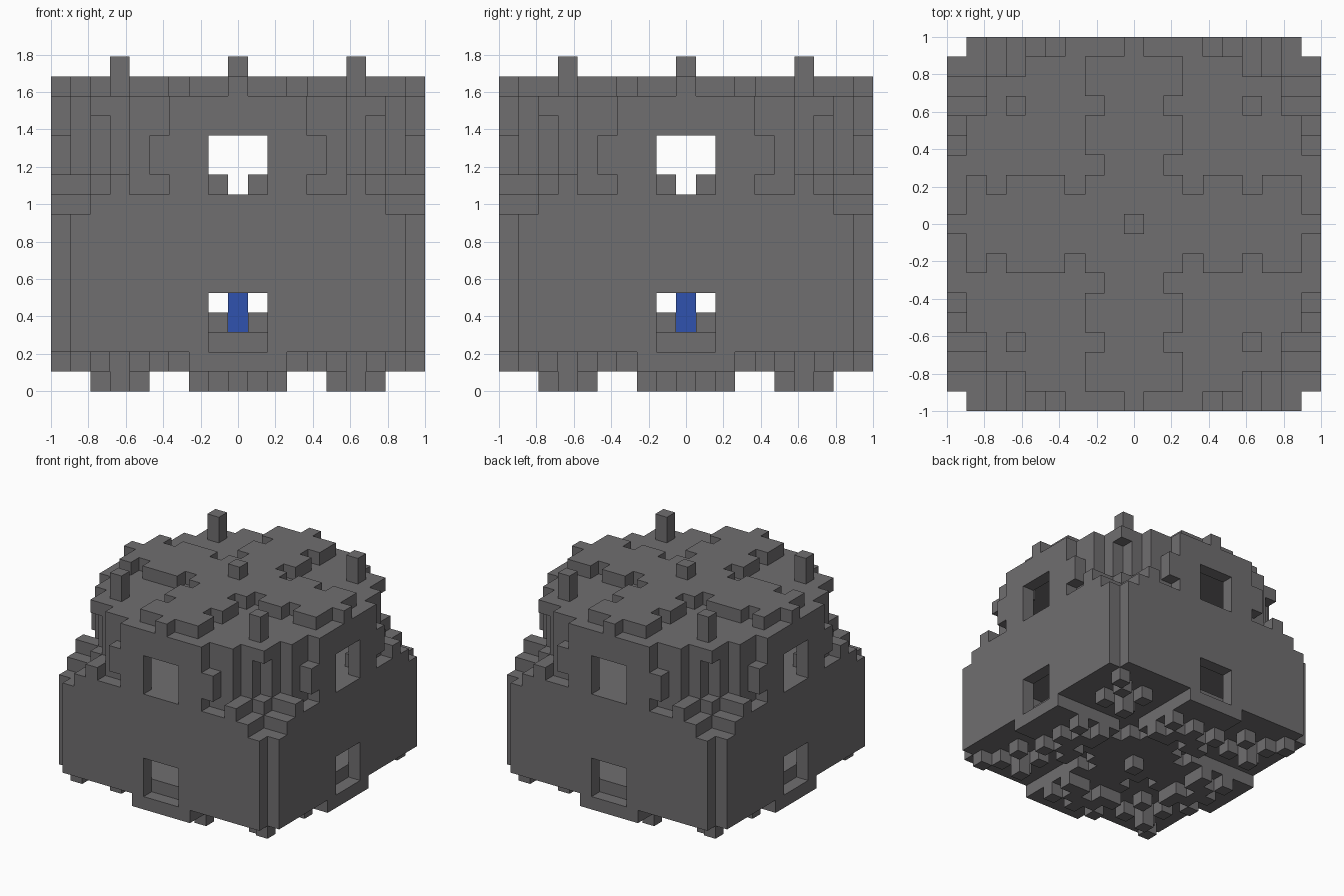
import bpy
import bmesh
from mathutils import Vector

if "Cube" in bpy.data.objects:
    bpy.data.objects.remove(bpy.data.objects["Cube"], do_unlink=True)

U = 2 / 19          # block size
GRID = range(-9, 10)


def material(name, color):
    m = bpy.data.materials.new(name)
    m.use_nodes = True
    m.diffuse_color = color
    m.node_tree.nodes["Principled BSDF"].inputs["Base Color"].default_value = color
    return m


stone = material("stone grey", (0.162, 0.156, 0.162, 1))
blue = material("core blue", (0.03, 0.085, 0.43, 1))


def plan(rule):
    """Blocks of a layer, the rule sees the larger and smaller distance from the axes."""
    return {(x, y) for x in GRID for y in GRID
            if rule(max(abs(x), abs(y)), min(abs(x), abs(y)))}


def rim(cells):
    """Only the outer blocks of a layer."""
    return {(x, y) for x, y in cells
            if any((x + i, y + j) not in cells for i in (-1, 0, 1) for j in (-1, 0, 1))}


def stack(cells, rows):
    return {(x, y, z) for x, y in cells for z in rows}


def mirrored(points):
    """Repeat layer positions in all four quadrants and across the diagonals."""
    return {(i * a, j * b) for p in points for a, b in (p, p[::-1])
            for i in (-1, 1) for j in (-1, 1)}


# Layer outlines
body = plan(lambda a, b: a <= 8 or b <= 8)
ledge = plan(lambda a, b: (a <= 8 and b <= 7) or (a == 9 and b <= 7))


def dome(reach):
    return plan(lambda a, b: (a == 9 and b <= reach) or (a == 8 and b <= 5)
                or (a == 7 and b <= 6) or a <= 6)


corner = mirrored([(6, 6)])
seventh = mirrored([(7, 7)])
cross = plan(lambda a, b: b <= 2) - mirrored([(3, 2)])
roof_cross = {c for c in cross if max(map(abs, c)) < 9 or 0 in c}
roof_cross -= {(6, 2), (6, -2), (-7, 2), (-7, -2), (2, 6), (-2, 6), (2, -6), (-2, -6)}

# Window openings through all four sides
opening = {(x, y) for x, y in body if max(abs(x), abs(y)) >= 8 and min(abs(x), abs(y)) <= 1}
outer = {c for c in opening if max(map(abs, c)) == 9}
windows = stack(opening, (3, 4, 10, 11, 12)) | stack(outer, (2,))

# Parts as sets of blocks
parts = {
    "underside_bumps": stack(mirrored([(7, 0), (6, 0), (6, 1), (5, 1), (5, 2), (7, 2), (0, 0)])
                             | corner, (0,)),
    "underside_cross": stack(cross | corner, (1,)),
    "underside_corner_blocks": stack(mirrored([(8, 8), (5, 5), (7, 7), (5, 7)]), (1,)),
    "lower_floor": stack(plan(lambda a, b: a <= 8), (2,)),
    "lower_walls": stack(rim(body), range(2, 9)),
    "upper_floor": stack(ledge, (9,)),
    "ledge_steps": stack(rim(dome(3)) | seventh | mirrored([(9, 6), (8, 6)]), (10,)),
    "dome_walls": stack(rim(dome(4)), (11, 12)) | stack(rim(dome(3)), (13,)),
    "roof": stack(dome(3) | seventh, (14,)),
    "roof_cross": stack(roof_cross, (15,)),
    "roof_pegs": stack(corner, (15, 16)) | {(0, 0, 16)},
    "inner_blocks": stack(mirrored([(1, 1)]), (3, 10)),
    "core": stack({(0, 0)}, (3, 4)),
}
taken = set()
for name in parts:
    parts[name] -= windows | taken
    taken |= parts[name]

DIRECTIONS = [Vector(v) for v in ((1, 0, 0), (0, 1, 0), (0, 0, 1))]


def build(name, cells, mat):
    """Make the visible block faces of one part."""
    bm = bmesh.new()
    for cell in cells:
        mid = Vector(cell) + Vector((0, 0, 0.5))
        for k in range(3):
            for sign in (-1, 1):
                n = DIRECTIONS[k] * sign
                if tuple(int(v) for v in Vector(cell) + n) in taken:
                    continue
                s, t = DIRECTIONS[(k + 1) % 3] * sign, DIRECTIONS[(k + 2) % 3]
                bm.faces.new([bm.verts.new((mid + (n + s * i + t * j) / 2) * U)
                              for i, j in ((-1, -1), (1, -1), (1, 1), (-1, 1))])
    bmesh.ops.remove_doubles(bm, verts=bm.verts, dist=U / 100)
    mesh = bpy.data.meshes.new(name)
    bm.to_mesh(mesh)
    bm.free()
    mesh.materials.append(mat)
    bpy.context.scene.collection.objects.link(bpy.data.objects.new(name, mesh))


for name, cells in parts.items():
    build(name, cells, blue if name == "core" else stone)
